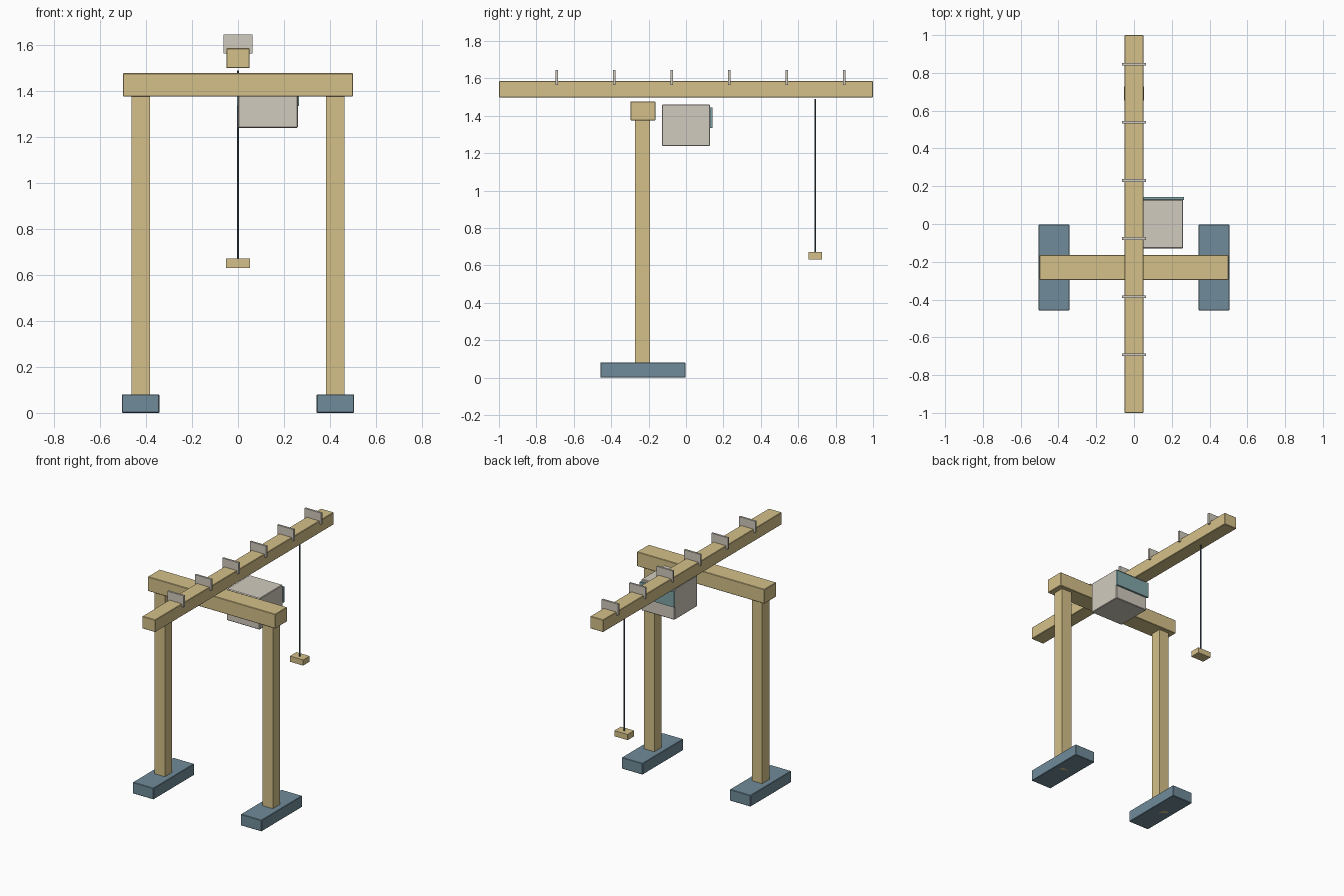
import bpy

if "Cube" in bpy.data.objects:
    bpy.data.objects.remove(bpy.data.objects["Cube"])

def material(name, rgb):
    m = bpy.data.materials.new(name)
    m.diffuse_color = (*rgb, 1)
    m.use_nodes = True
    m.node_tree.nodes["Principled BSDF"].inputs["Base Color"].default_value = m.diffuse_color
    return m

WOOD = material("wood", (0.66, 0.53, 0.25))
STEEL = material("blue_steel", (0.16, 0.26, 0.32))
GREY = material("pale_grey", (0.64, 0.60, 0.52))
TEAL = material("teal", (0.22, 0.38, 0.40))
DARK = material("dark_cable", (0.06, 0.09, 0.12))

def box(name, x, y, z, mat, bevel=0.0):
    """Box from (min, max) ranges, with an optional small chamfer."""
    bpy.ops.mesh.primitive_cube_add(size=1, location=[sum(r) / 2 for r in (x, y, z)])
    ob = bpy.context.object
    ob.name = name
    ob.scale = [r[1] - r[0] for r in (x, y, z)]
    bpy.ops.object.transform_apply(location=False, rotation=False, scale=True)
    ob.data.materials.append(mat)
    if bevel:
        mod = ob.modifiers.new("chamfer", 'BEVEL')
        mod.width = bevel
        mod.segments = 1
    return ob

# feet and legs, mirrored left and right
for side, s in (("left", -1), ("right", 1)):
    box(side + "_foot", sorted((s * 0.342, s * 0.505)), (-0.458, -0.002), (0, 0.08), STEEL, 0.003)
    box(side + "_leg", sorted((s * 0.383, s * 0.463)), (-0.272, -0.192), (0, 1.377), WOOD)

# crossbeam and long boom
box("crossbeam", (-0.5, 0.5), (-0.297, -0.164), (1.375, 1.477), WOOD, 0.003)
box("boom", (-0.051, 0.051), (-1, 1), (1.498, 1.585), WOOD, 0.003)

# thin plates along the boom
for i in range(6):
    y = -0.692 + i * 0.3075
    box(f"boom_plate_{i + 1}", (-0.064, 0.064), (y - 0.007, y + 0.007), (1.563, 1.644), GREY)

# winch housing and its rear panel
box("winch_housing", (0, 0.26), (-0.129, 0.129), (1.238, 1.46), GREY, 0.004)
box("winch_panel", (-0.005, 0.265), (0.128, 0.142), (1.333, 1.443), TEAL)

# hanging cable and load block
bpy.ops.mesh.primitive_cylinder_add(vertices=8, radius=0.005, depth=0.823, location=(0, 0.691, 1.0775))
cable = bpy.context.object
cable.name = "hoist_cable"
cable.data.materials.append(DARK)
bpy.ops.object.shade_smooth_by_angle()
box("load_block", (-0.052, 0.052), (0.655, 0.728), (0.63, 0.67), WOOD)
